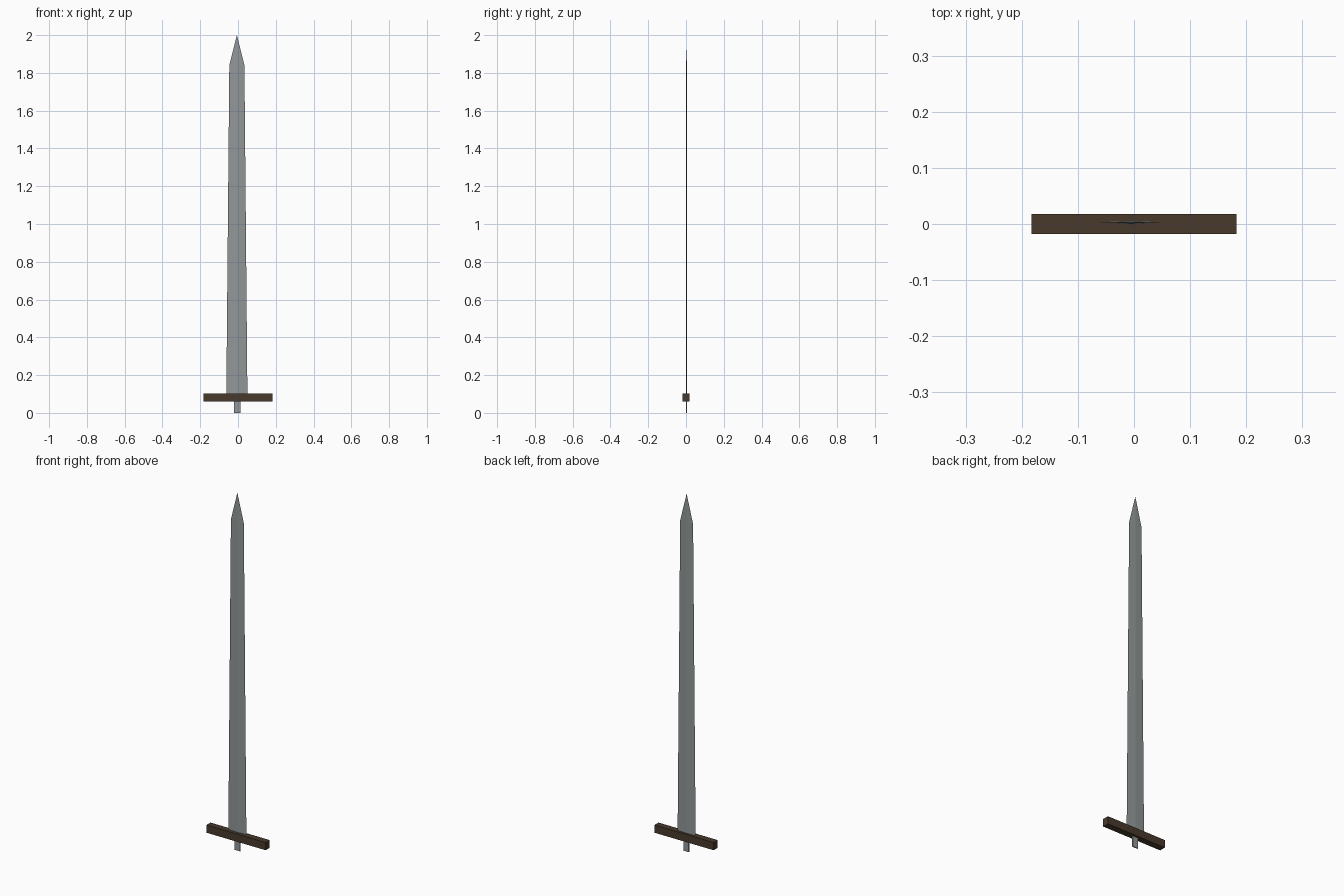
import bpy, bmesh

if "Cube" in bpy.data.objects:
    bpy.data.objects.remove(bpy.data.objects["Cube"])


def material(name, color):
    m = bpy.data.materials.new(name)
    m.diffuse_color = (*color, 1)
    m.use_nodes = True
    m.node_tree.nodes["Principled BSDF"].inputs["Base Color"].default_value = m.diffuse_color
    return m


def finish(bm, name, mat):
    bmesh.ops.recalc_face_normals(bm, faces=bm.faces)
    me = bpy.data.meshes.new(name)
    bm.to_mesh(me)
    bm.free()
    ob = bpy.data.objects.new(name, me)
    me.materials.append(mat)
    bpy.context.collection.objects.link(ob)
    return ob


def loft(name, sections, mat, cx, cy, tip=None):
    """Diamond sections (z, half width, half thickness), optional end point."""
    bm = bmesh.new()
    rings = [[bm.verts.new((cx + x, cy + y, z))
              for x, y in ((-w, 0), (0, -t), (w, 0), (0, t))]
             for z, w, t in sections]
    bm.faces.new(rings[0])
    for a, b in zip(rings, rings[1:]):
        for i in range(4):
            j = (i + 1) % 4
            bm.faces.new((a[i], a[j], b[j], b[i]))
    if tip is None:
        bm.faces.new(rings[-1])
    else:
        point = bm.verts.new((cx, cy, tip))
        for i in range(4):
            bm.faces.new((rings[-1][i], rings[-1][(i + 1) % 4], point))
    return finish(bm, name, mat)


def box(name, size, center, mat):
    bm = bmesh.new()
    bmesh.ops.create_cube(bm, size=1)
    for v in bm.verts:
        v.co = [c * s + o for c, s, o in zip(v.co, size, center)]
    return finish(bm, name, mat)


steel = material("steel", (0.29, 0.31, 0.31))
wood = material("dark_wood", (0.065, 0.042, 0.025))
CX, CY = -0.006, 0.003

# Tapered blade with a central ridge and pointed tip
loft("blade", [(0.08, 0.056, 0.0028), (1.84, 0.040, 0.002)], steel, CX, CY, tip=2.0)

# Flat tang below the guard
box("tang", (0.033, 0.005, 0.09), (CX + 0.002, CY, 0.045), steel)

# Crossguard
box("crossguard", (0.366, 0.036, 0.043), (0, 0, 0.081), wood)
